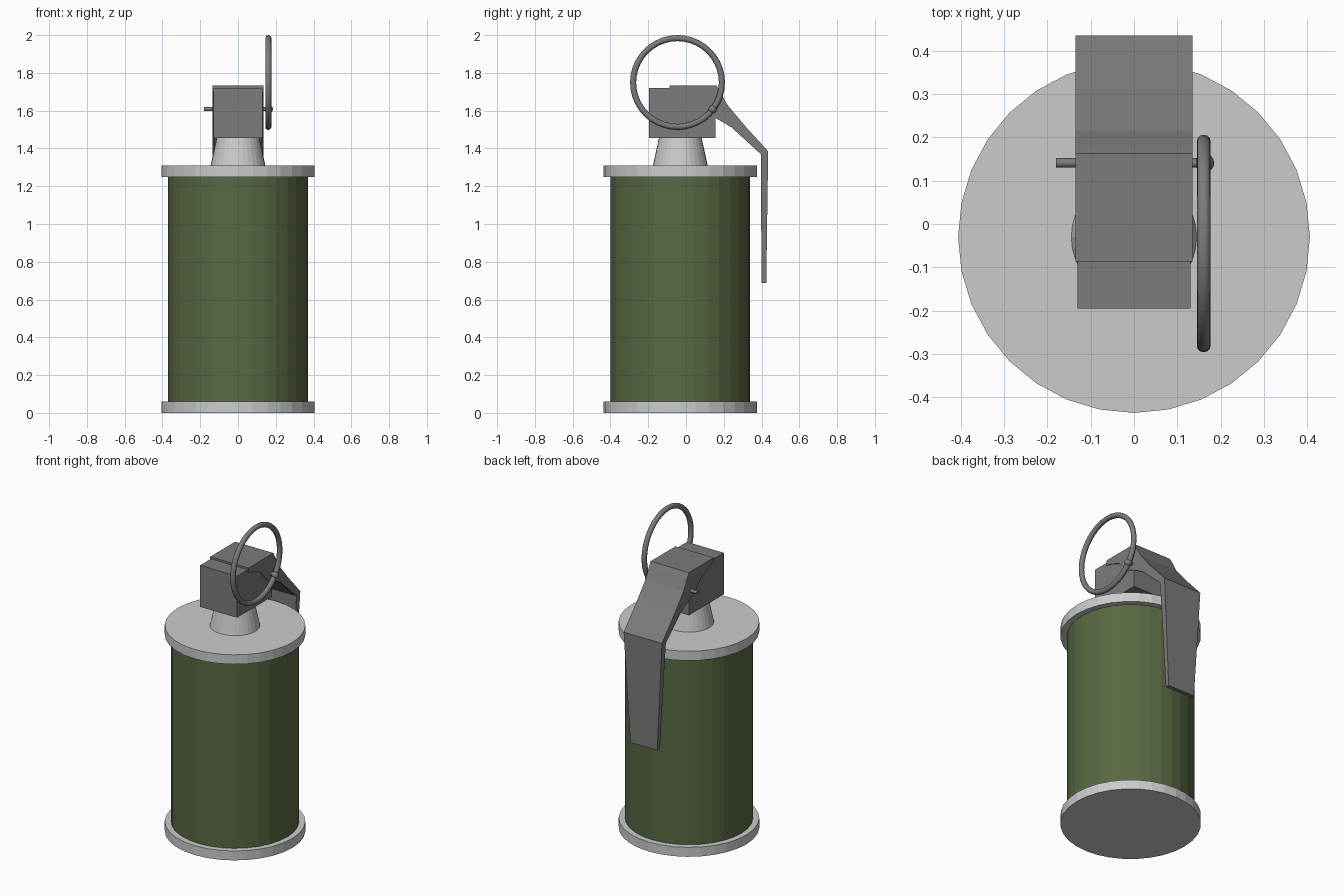
import bpy, bmesh, math
from mathutils import Vector

if "Cube" in bpy.data.objects:
    bpy.data.objects.remove(bpy.data.objects["Cube"])

CY = -0.03  # canister axis


def material(name, rgb):
    m = bpy.data.materials.new(name)
    m.diffuse_color = (*rgb, 1)
    m.use_nodes = True
    m.node_tree.nodes["Principled BSDF"].inputs["Base Color"].default_value = m.diffuse_color
    return m


GREEN = material("olive_paint", (0.10, 0.14, 0.055))
DARK = material("dark_steel", (0.2, 0.2, 0.2))


def finish(name, bm, mat=None):
    bmesh.ops.recalc_face_normals(bm, faces=bm.faces)
    me = bpy.data.meshes.new(name)
    bm.to_mesh(me)
    bm.free()
    ob = bpy.data.objects.new(name, me)
    bpy.context.collection.objects.link(ob)
    if mat:
        me.materials.append(mat)
    return ob


def drum(name, r1, r2, z0, z1, mat=None):
    bm = bmesh.new()
    bmesh.ops.create_cone(bm, cap_ends=True, segments=32, radius1=r1, radius2=r2, depth=z1 - z0)
    bmesh.ops.translate(bm, verts=bm.verts, vec=(0, CY, (z0 + z1) / 2))
    return finish(name, bm, mat)


def side_plate(name, pts, x0, x1, mat):
    """Extrude a y-z outline from x0 to x1."""
    bm = bmesh.new()
    f = bm.faces.new([bm.verts.new((x0, y, z)) for y, z in pts])
    ext = bmesh.ops.extrude_face_region(bm, geom=[f])
    moved = [v for v in ext["geom"] if isinstance(v, bmesh.types.BMVert)]
    bmesh.ops.translate(bm, verts=moved, vec=(x1 - x0, 0, 0))
    return finish(name, bm, mat)


# Canister with end rims and neck
drum("body", 0.37, 0.37, 0.03, 1.28, GREEN)
drum("bottom_rim", 0.406, 0.406, 0, 0.06)
drum("top_rim", 0.406, 0.406, 1.25, 1.31)
drum("neck", 0.147, 0.11, 1.30, 1.47)

# Fuze head block
side_plate("fuze_head", [(-0.195, 1.455), (0.155, 1.455), (0.155, 1.72), (-0.195, 1.72)],
           -0.13, 0.13, DARK)

# Safety lever strip: outer y z, inner y z, half width
stations = [
    (-0.087, 1.732, -0.087, 1.715, 0.135),
    (0.163, 1.732, 0.157, 1.715, 0.135),
    (0.182, 1.70, 0.166, 1.69, 0.135),
    (0.216, 1.635, 0.20, 1.622, 0.135),
    (0.31, 1.522, 0.295, 1.505, 0.135),
    (0.435, 1.385, 0.396, 1.37, 0.135),
    (0.425, 0.688, 0.40, 0.688, 0.095),
]
bm = bmesh.new()
rings = [[bm.verts.new(c) for c in ((-w, a, b), (w, a, b), (w, c_, d), (-w, c_, d))]
         for a, b, c_, d, w in stations]
for p, q in zip(rings, rings[1:]):
    for i in range(4):
        j = (i + 1) % 4
        bm.faces.new((p[i], p[j], q[j], q[i]))
bm.faces.new(rings[0])
bm.faces.new(rings[-1])
finish("lever", bm, DARK)

# Folded cheeks of the lever, rounded around the pin
cheek = [(-0.087, 1.73), (-0.087, 1.70), (-0.03, 1.685), (0.03, 1.66), (0.075, 1.615),
         (0.105, 1.58), (0.15, 1.565), (0.24, 1.512), (0.396, 1.37), (0.43, 1.385),
         (0.31, 1.522), (0.214, 1.635), (0.18, 1.70), (0.162, 1.73)]
for name, s in (("lever_cheek_left", -1), ("lever_cheek_right", 1)):
    side_plate(name, cheek, s * 0.122, s * 0.135, DARK)

# Safety pin and its eye
bpy.ops.mesh.primitive_cylinder_add(vertices=12, radius=0.011, depth=0.35,
                                    location=(-0.005, 0.141, 1.608), rotation=(0, math.pi / 2, 0))
pin = bpy.context.object
pin.name = "safety_pin"
bpy.ops.mesh.primitive_uv_sphere_add(segments=16, ring_count=8, radius=0.022,
                                     location=(0.163, 0.141, 1.608))
eye = bpy.context.object
eye.name = "pin_eye"

# Pull ring
bpy.ops.mesh.primitive_torus_add(major_segments=40, minor_segments=12, major_radius=0.235,
                                 minor_radius=0.016, location=(0.161, -0.045, 1.749),
                                 rotation=(0, math.pi / 2, 0))
ring = bpy.context.object
ring.name = "pull_ring"
for ob in (pin, eye, ring):
    ob.data.materials.append(DARK)
    bpy.ops.object.select_all(action='DESELECT')
    ob.select_set(True)
    bpy.context.view_layer.objects.active = ob
    bpy.ops.object.shade_smooth_by_angle(angle=math.radians(40))
